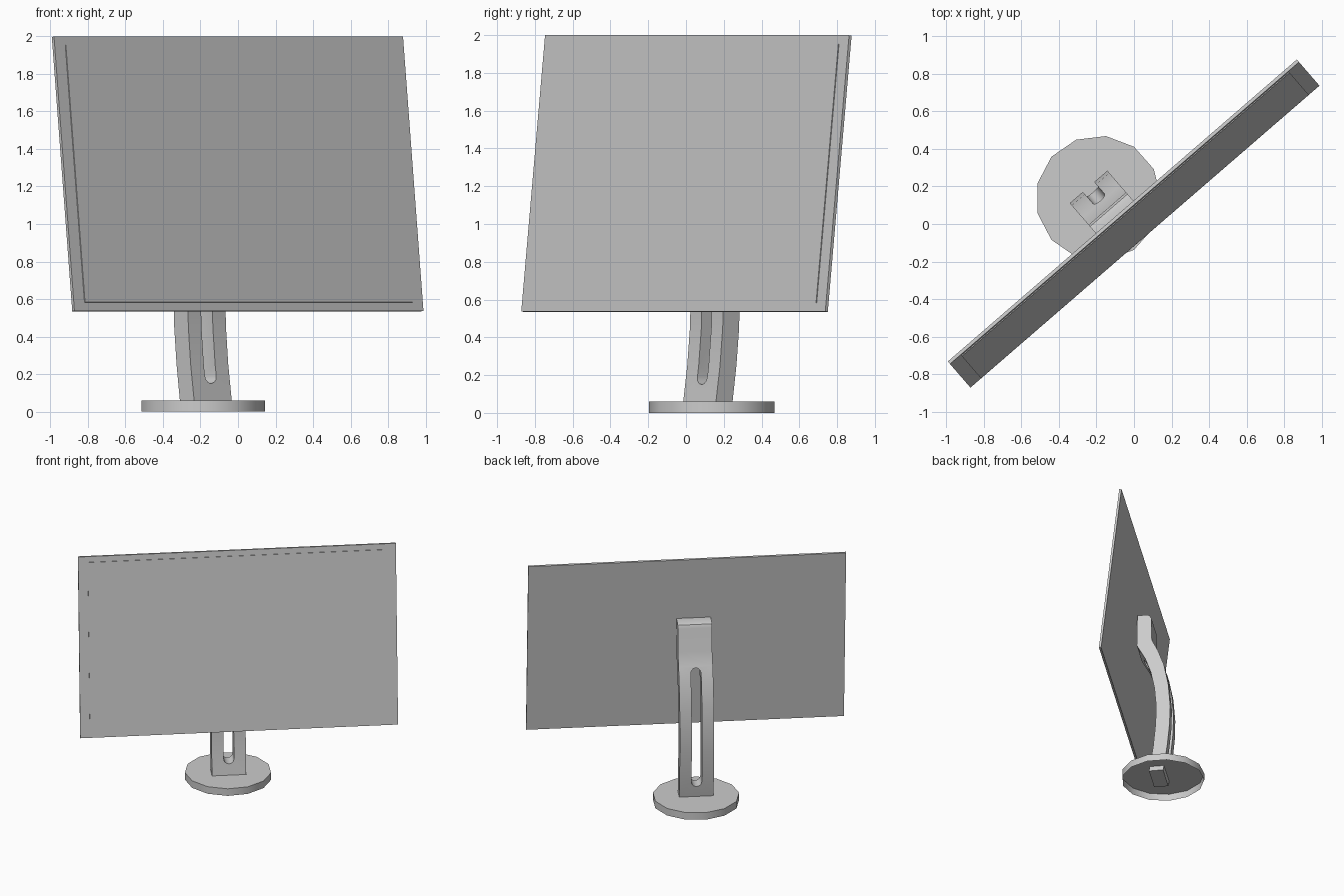
import bpy, bmesh, math
from mathutils import Matrix, Vector

if "Cube" in bpy.data.objects:
    bpy.data.objects.remove(bpy.data.objects["Cube"])

TURN = math.atan2(0.654, 0.756)          # whole monitor is turned about z
TILT = math.radians(6.5)                 # panel leans back
ROT = Matrix.Rotation(TURN, 4, 'Z')


def make(name, bm, matrix=Matrix()):
    bmesh.ops.transform(bm, matrix=matrix, verts=bm.verts)
    bmesh.ops.recalc_face_normals(bm, faces=bm.faces)
    me = bpy.data.meshes.new(name)
    bm.to_mesh(me)
    bm.free()
    ob = bpy.data.objects.new(name, me)
    bpy.context.collection.objects.link(ob)
    return ob


def activate(ob):
    bpy.ops.object.select_all(action='DESELECT')
    ob.select_set(True)
    bpy.context.view_layer.objects.active = ob


def box(name, size, center, matrix):
    bm = bmesh.new()
    bmesh.ops.create_cube(bm, size=1, matrix=Matrix.Translation(center) @ Matrix.Diagonal((*size, 1)))
    return make(name, bm, matrix)


def prism(name, points, offset):
    """Extrude a closed outline of 3D points."""
    bm = bmesh.new()
    face = bm.faces.new([bm.verts.new(p) for p in points])
    ext = bmesh.ops.extrude_face_region(bm, geom=[face], use_keep_orig=True)
    bmesh.ops.translate(bm, vec=offset,
                        verts=[v for v in ext['geom'] if isinstance(v, bmesh.types.BMVert)])
    return make(name, bm, ROT)


# panel with a slightly raised display area
frame = ROT @ Matrix.Translation((0, 0.003, 1.267)) @ Matrix.Rotation(-TILT, 4, 'X')
W, H, T = 2.46, 1.472, 0.018
box("panel", (W, T, H), (0, 0, 0), frame)
box("screen", (W - 0.15, 0.01, H - 0.092), (0, -T / 2, 0), frame)

# base: shallow 13-sided disc, open underneath
bm = bmesh.new()
N, R = 13, 0.334
rings = [[bm.verts.new((R * math.cos(2 * math.pi * i / N), R * math.sin(2 * math.pi * i / N), z))
          for i in range(N)] for z in (0, 0.06)]
for i in range(N):
    j = (i + 1) % N
    bm.faces.new((rings[0][i], rings[0][j], rings[1][j], rings[1][i]))
bm.faces.new(rings[1])
base = make("base", bm, Matrix.Translation((-0.19, 0.137, 0)))

# stand: curved side profile (depth, height) extruded across its width
back = [(.25, .02), (.258, .06), (.285, .25), (.304, .45), (.308, .62), (.292, .82),
        (.257, 1.0), (.207, 1.14), (.158, 1.24), (.155, 1.44), (.143, 1.467), (.12, 1.477)]
front = [(.135, .02), (.142, .06), (.17, .25), (.189, .45), (.194, .62), (.18, .79),
         (.15, .94), (.105, 1.07), (.035, 1.2), (.04, 1.477)]
MID, WIDTH = -0.054, 0.265
stand = prism("stand", [(MID - WIDTH / 2, b, z) for b, z in back + front[::-1]],
              Vector((WIDTH, 0, 0)))

# long rounded slot through the stand
r, low, high = 0.04, 0.19, 1.09
slot = []
for k in range(7):
    a = math.pi * k / 6
    slot.append((MID + r * math.cos(a), -0.2, high + r * math.sin(a)))
for k in range(7):
    a = math.pi + math.pi * k / 6
    slot.append((MID + r * math.cos(a), -0.2, low + r * math.sin(a)))
cutter = prism("slot_cutter", slot, Vector((0, 0.8, 0)))
cutter.hide_render = True
mod = stand.modifiers.new("slot", 'BOOLEAN')
mod.object = cutter
mod.operation = 'DIFFERENCE'
mod.solver = 'EXACT'
activate(stand)
bpy.ops.object.modifier_apply(modifier=mod.name)
bpy.data.objects.remove(cutter)

for ob in (stand, base):
    activate(ob)
    bpy.ops.object.shade_smooth_by_angle(angle=math.radians(32))
